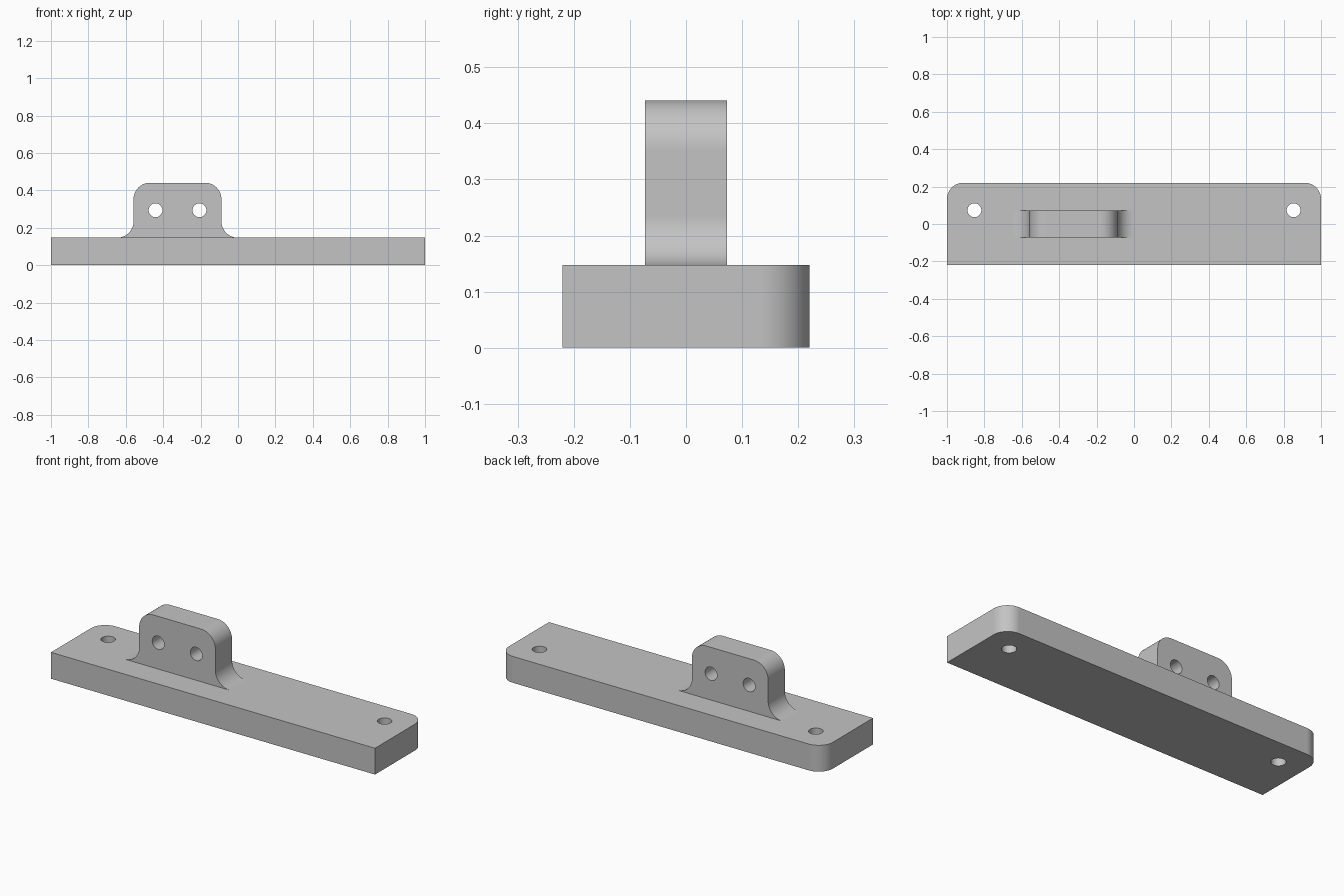
import bpy, bmesh
from math import cos, sin, pi, radians
from mathutils import Matrix, Vector

cube = bpy.data.objects.get("Cube")
if cube:
    bpy.data.objects.remove(cube)

LENGTH, DEPTH, THICK = 2.0, 0.441, 0.147
TAB_X, TAB_HALF, TAB_TOP = -0.3235, 0.235, 0.441
ROUND, HOLE = 0.088, 0.037

grey = bpy.data.materials.new("plain grey")
grey.use_nodes = True
colour = (0.55, 0.55, 0.55, 1)
grey.diffuse_color = colour
grey.node_tree.nodes["Principled BSDF"].inputs["Base Color"].default_value = colour


def arc(cx, cy, start, end, steps=16, r=ROUND):
    """Points along an arc, angles in degrees."""
    angles = [radians(start + (end - start) * i / steps) for i in range(steps + 1)]
    return [(cx + r * cos(a), cy + r * sin(a)) for a in angles]


def prism(name, outline, height, matrix=Matrix()):
    """Extrude a flat outline along its local z, then place it."""
    bm = bmesh.new()
    face = bm.faces.new([bm.verts.new((x, y, 0)) for x, y in outline])
    new = bmesh.ops.extrude_face_region(bm, geom=[face])["geom"]
    verts = [v for v in new if isinstance(v, bmesh.types.BMVert)]
    bmesh.ops.translate(bm, verts=verts, vec=Vector((0, 0, height)))
    bm.transform(matrix)
    bmesh.ops.recalc_face_normals(bm, faces=bm.faces)
    mesh = bpy.data.meshes.new(name)
    bm.to_mesh(mesh)
    bm.free()
    mesh.materials.append(grey)
    obj = bpy.data.objects.new(name, mesh)
    bpy.context.collection.objects.link(obj)
    return obj


def combine(target, tool, operation):
    """Apply a boolean and remove the tool."""
    mod = target.modifiers.new("cut", 'BOOLEAN')
    mod.object, mod.operation, mod.solver = tool, operation, 'EXACT'
    bpy.context.view_layer.objects.active = target
    bpy.ops.object.modifier_apply(modifier=mod.name)
    bpy.data.objects.remove(tool)


# Base plate: square front corners, rounded back corners
hx, hy = LENGTH / 2, DEPTH / 2
plate = prism("mounting_bracket",
              [(-hx, -hy), (hx, -hy)]
              + arc(hx - ROUND, hy - ROUND, 0, 90)
              + arc(-hx + ROUND, hy - ROUND, 90, 180), THICK)

# Upright tab: flared foot and rounded top, mirrored about its centre line
half = (arc(TAB_HALF + ROUND, THICK + ROUND, 270, 180)
        + arc(TAB_HALF - ROUND, TAB_TOP - ROUND, 0, 90))
half.insert(0, (TAB_HALF + ROUND, THICK / 2))
outline = half + [(-x, z) for x, z in reversed(half)]
stand = Matrix.Translation((TAB_X, THICK / 2, 0)) @ Matrix.Rotation(pi / 2, 4, 'X')
tab = prism("upright_tab", outline, THICK, stand)
combine(plate, tab, 'UNION')

# Screw holes through the plate and through the tab
circle = arc(0, 0, 0, 360, 40, HOLE)[:-1]
for side in (-1, 1):
    drop = Matrix.Translation((side * 0.853, THICK / 2, -0.1))
    combine(plate, prism("plate_hole", circle, 0.4, drop), 'DIFFERENCE')
    across = (Matrix.Translation((TAB_X + side * 0.1175, 0.2, 0.294))
              @ Matrix.Rotation(pi / 2, 4, 'X'))
    combine(plate, prism("tab_hole", circle, 0.4, across), 'DIFFERENCE')

# Smooth the curved walls and keep flat faces flat
bpy.ops.object.select_all(action='DESELECT')
plate.select_set(True)
bpy.context.view_layer.objects.active = plate
bpy.ops.object.shade_smooth_by_angle(angle=radians(30))
weighted = plate.modifiers.new("flat faces", 'WEIGHTED_NORMAL')
weighted.keep_sharp = True
